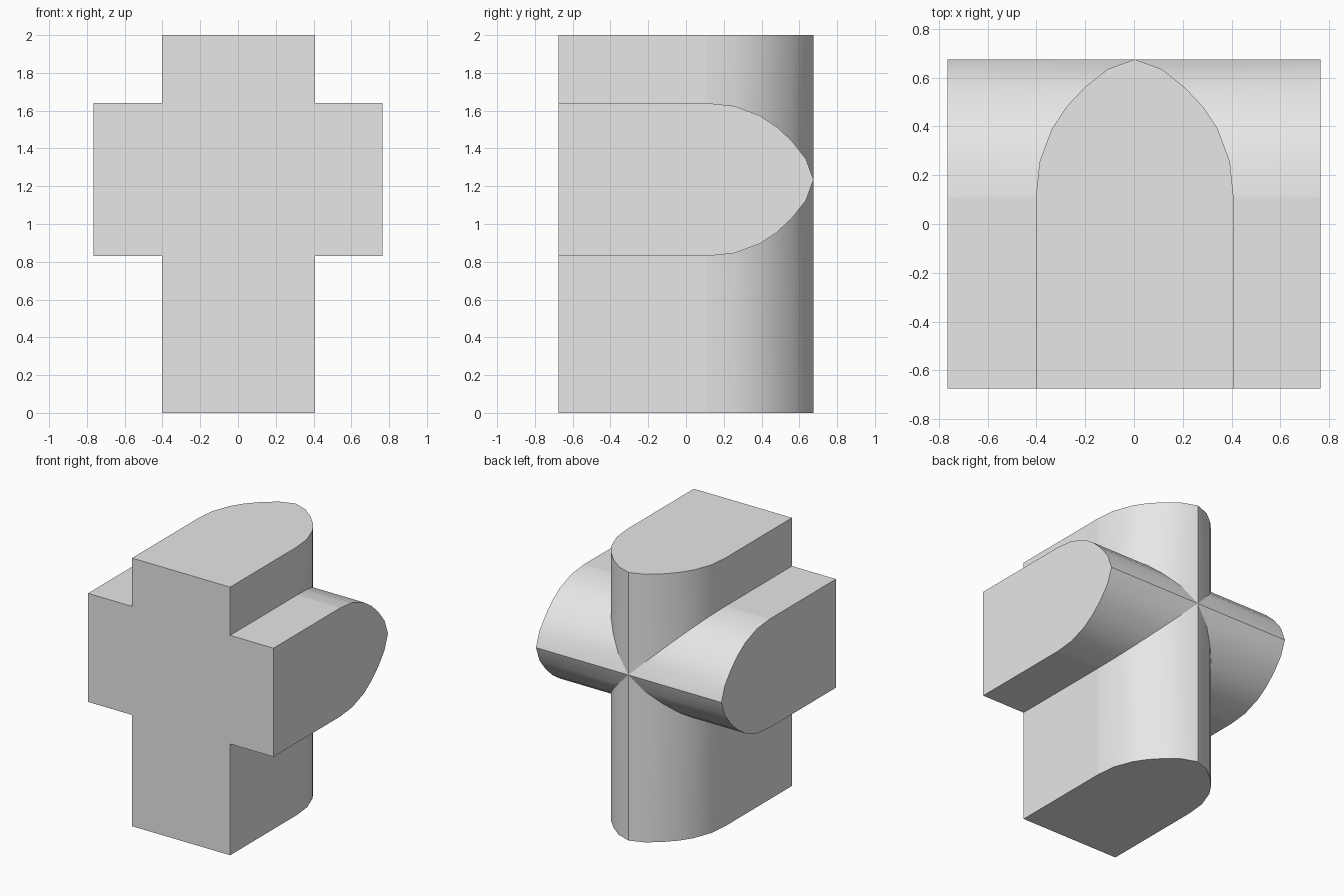
import bpy
import bmesh
import math
from mathutils import Vector

cube = bpy.data.objects.get("Cube")
if cube:
    bpy.data.objects.remove(cube, do_unlink=True)

# Plain grey material
grey = bpy.data.materials.new("light_grey")
grey.use_nodes = True
colour = (0.8, 0.8, 0.8, 1)
grey.diffuse_color = colour
grey.node_tree.nodes["Principled BSDF"].inputs["Base Color"].default_value = colour

# Half of the pointed arch: (half width, depth) from the front corner to the ridge
HALF_ARCH = [(0.405, -0.675), (0.405, 0.11), (0.39, 0.255), (0.34, 0.39),
             (0.28, 0.48), (0.205, 0.56), (0.11, 0.635)]
ARCH = HALF_ARCH + [(0, 0.675)] + [(-w, y) for w, y in reversed(HALF_ARCH)]


def arch_bar(name, place, start, end):
    """Extrude the arch; place(w, y, t) maps profile and length to a point."""
    bm = bmesh.new()
    base = bm.faces.new([bm.verts.new(place(w, y, start)) for w, y in ARCH])
    grown = bmesh.ops.extrude_face_region(bm, geom=[base], use_keep_orig=True)
    shift = Vector(place(0, 0, end)) - Vector(place(0, 0, start))
    bmesh.ops.translate(bm, vec=shift, verts=[
        v for v in grown["geom"] if isinstance(v, bmesh.types.BMVert)])
    bmesh.ops.recalc_face_normals(bm, faces=bm.faces)
    mesh = bpy.data.meshes.new(name)
    bm.to_mesh(mesh)
    bm.free()
    mesh.materials.append(grey)
    obj = bpy.data.objects.new(name, mesh)
    bpy.context.collection.objects.link(obj)
    return obj


# Upright and crossbar
cross = arch_bar("cross_body", lambda w, y, t: (w + 0.003, y, t), 0, 2)
crossbar = arch_bar("crossbar", lambda w, y, t: (t, y, w + 1.235), -0.765, 0.765)

# Join the two bars into one solid
union = cross.modifiers.new("join_crossbar", 'BOOLEAN')
union.operation = 'UNION'
union.solver = 'EXACT'
union.object = crossbar
bpy.context.view_layer.objects.active = cross
bpy.ops.object.modifier_apply(modifier=union.name)
bpy.data.objects.remove(crossbar, do_unlink=True)

# Smooth the rounded back only, keeping ridges and valleys sharp
bm = bmesh.new()
bm.from_mesh(cross.data)
for face in bm.faces:
    face.smooth = face.normal.y > 0.05
for edge in bm.edges:
    edge.smooth = edge.calc_face_angle(math.pi) < math.radians(22)
bm.to_mesh(cross.data)
bm.free()
